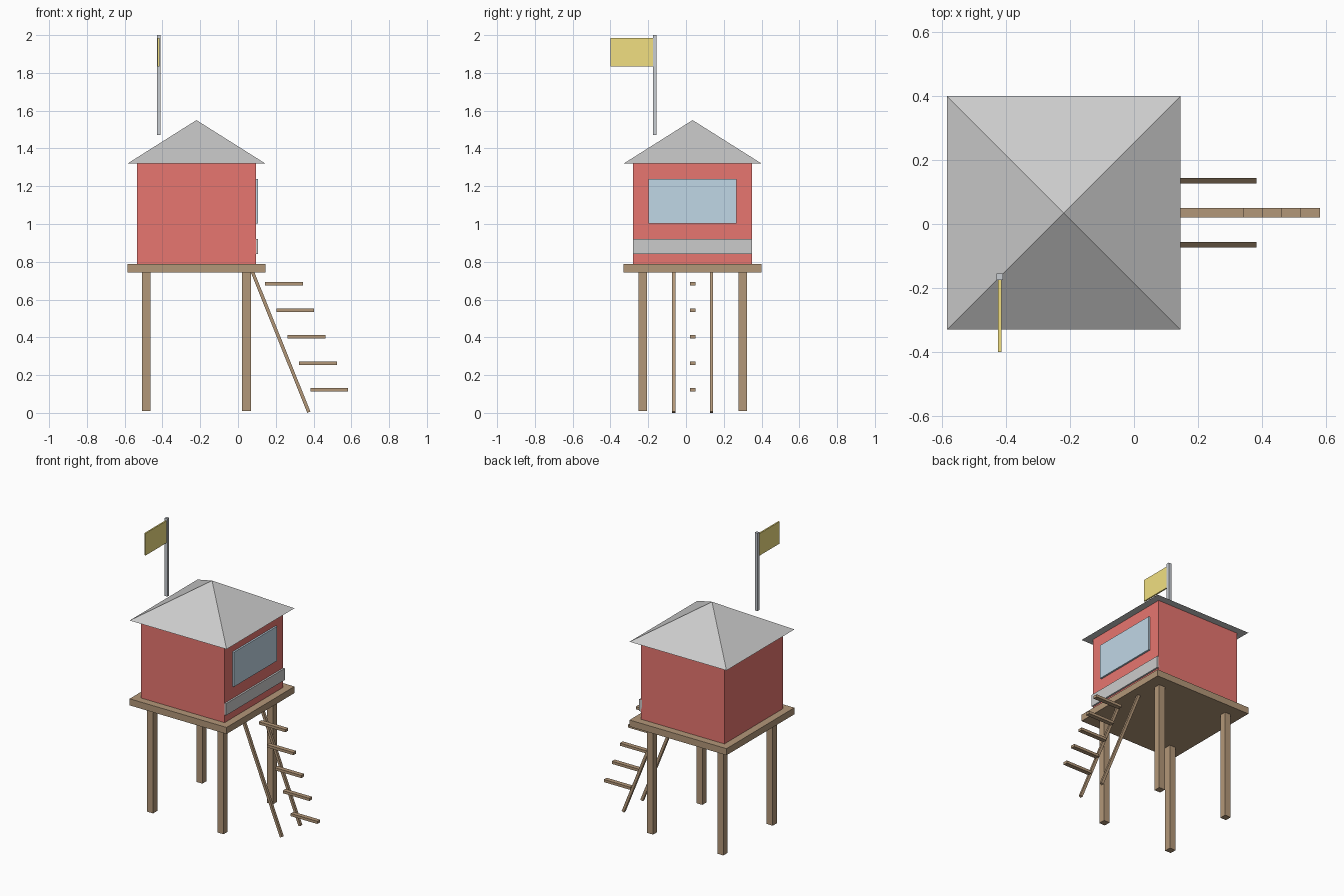
import bpy, bmesh, math
from mathutils import Matrix, Vector

if "Cube" in bpy.data.objects:
    bpy.data.objects.remove(bpy.data.objects["Cube"])

CX, CY = -0.22, 0.035  # centre of the tower


def material(name, rgb):
    m = bpy.data.materials.new(name)
    m.diffuse_color = (*rgb, 1)
    m.use_nodes = True
    m.node_tree.nodes["Principled BSDF"].inputs["Base Color"].default_value = m.diffuse_color
    return m


WOOD = material("wood", (0.45, 0.31, 0.19))
RED = material("red_paint", (0.80, 0.18, 0.16))
GLASS = material("glass", (0.53, 0.68, 0.79))
YELLOW = material("yellow_cloth", (0.88, 0.74, 0.22))
STEEL = material("steel", (0.58, 0.61, 0.65))


def finish(name, bm, mat):
    me = bpy.data.meshes.new(name)
    bm.to_mesh(me)
    bm.free()
    ob = bpy.data.objects.new(name, me)
    bpy.context.collection.objects.link(ob)
    if mat:
        me.materials.append(mat)
    return ob


def box(name, centre, size, mat=None, tilt=0):
    bm = bmesh.new()
    bmesh.ops.create_cube(bm, size=1, matrix=Matrix.Diagonal((*size, 1)))
    ob = finish(name, bm, mat)
    ob.location = centre
    ob.rotation_euler.y = tilt
    return ob


# Legs and platform
for sx in (-1, 1):
    for sy in (-1, 1):
        box("leg", (CX + sx * 0.265, CY + sy * 0.265, 0.378), (0.045, 0.045, 0.735), WOOD)
box("platform", (CX, CY, 0.765), (0.73, 0.73, 0.045), WOOD)

# Cabin with window and trim band on the ladder side
box("cabin", (CX, CY, 1.054), (0.63, 0.63, 0.535), RED)
box("window", (0.096, CY, 1.12), (0.022, 0.465, 0.235), GLASS)
box("trim_band", (0.096, CY, 0.88), (0.022, 0.63, 0.08))

# Pyramid roof
bm = bmesh.new()
bmesh.ops.create_cone(bm, cap_ends=True, segments=4, radius1=0.73 / math.sqrt(2), radius2=0, depth=0.23,
                      matrix=Matrix.Rotation(math.pi / 4, 4, 'Z'))
finish("roof", bm, None).location = (CX, CY, 1.435)

# Flag and pole
box("flag_pole", (-0.42, -0.165, 1.735), (0.02, 0.02, 0.53), STEEL)
box("flag", (-0.42, -0.285, 1.91), (0.01, 0.23, 0.15), YELLOW)

# Ladder rails, leaning outwards
top, foot = Vector((0.075, 0, 0.75)), Vector((0.375, 0, 0.004))
run = top - foot
for sy in (-1, 1):
    centre = (top + foot) / 2 + Vector((0, CY + sy * 0.1, 0))
    box("ladder_rail", centre, (0.018, 0.018, run.length), WOOD, math.atan2(run.x, run.z))

# Ladder rungs
for i in range(5):
    box("ladder_rung", (0.243 + i * 0.06, CY, 0.683 - i * 0.14), (0.2, 0.03, 0.018), WOOD)
